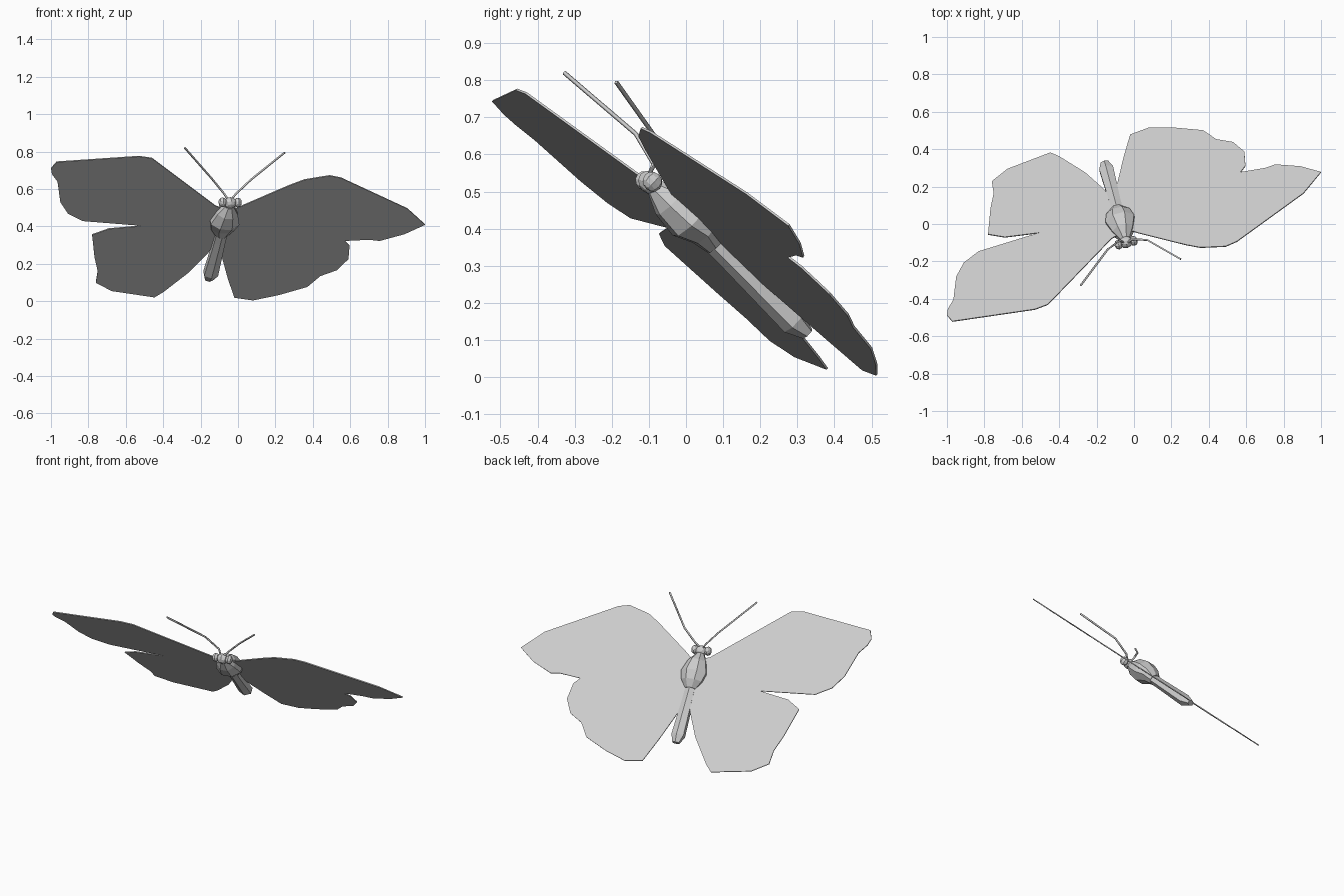
import bpy, bmesh, math
from mathutils import Vector, Matrix

cube = bpy.data.objects.get("Cube")
if cube:
    bpy.data.objects.remove(cube, do_unlink=True)

# One plain grey for the whole insect
grey = bpy.data.materials.new("plain_grey")
grey.use_nodes = True
color = (0.6, 0.6, 0.6, 1)
grey.diffuse_color = color
grey.node_tree.nodes["Principled BSDF"].inputs["Base Color"].default_value = color

# Body frame: along points to the tail, up is the wing plane normal, side is the left
up = Vector((-0.22, 1, 1.088)).normalized()
along = Vector((-0.115, 0.43, -0.42))
along = (along - up * along.dot(up)).normalized()
side = along.cross(up).normalized()
if side.x < 0:
    side = -side
head_point = Vector((-0.045, -0.088, 0.535))


def place(s, t, n):
    """Point from sideways, lengthwise and normal offsets."""
    return head_point + side * s + along * t + up * n


def finish(name, bm):
    bmesh.ops.recalc_face_normals(bm, faces=bm.faces[:])
    mesh = bpy.data.meshes.new(name)
    bm.to_mesh(mesh)
    bm.free()
    obj = bpy.data.objects.new(name, mesh)
    bpy.context.collection.objects.link(obj)
    mesh.materials.append(grey)
    return obj


def wing(name, outline, thickness=0.006):
    """Flat plate cut to an outline given in x and z, lying in the wing plane."""
    bm = bmesh.new()
    verts = [bm.verts.new(Vector((x, 0.503 + 0.22 * x - 1.088 * z, z)) - up * thickness / 2)
             for x, z in outline]
    face = bm.faces.new(verts)
    made = bmesh.ops.extrude_face_region(bm, geom=[face], use_keep_orig=True)
    moved = [v for v in made["geom"] if isinstance(v, bmesh.types.BMVert)]
    bmesh.ops.translate(bm, verts=moved, vec=up * thickness)
    finish(name, bm)


def loft(name, rings, sides=8):
    """Faceted tube: each ring is position, half width, half depth, normal offset."""
    bm = bmesh.new()
    loops = []
    for t, w, h, n in rings:
        angles = [math.tau * (i + 0.5) / sides for i in range(sides)]
        loops.append([bm.verts.new(place(w * math.cos(a), t, n + h * math.sin(a)))
                      for a in angles])
    for a, b in zip(loops, loops[1:]):
        for i in range(sides):
            j = (i + 1) % sides
            bm.faces.new((a[i], a[j], b[j], b[i]))
    bm.faces.new(loops[0])
    bm.faces.new(loops[-1])
    finish(name, bm)


def ball(name, center, size):
    """Low-poly ellipsoid aligned to the body."""
    bm = bmesh.new()
    bmesh.ops.create_uvsphere(bm, u_segments=8, v_segments=6, radius=1)
    for v in bm.verts:
        s, t, n = (c + k * r for c, k, r in zip(center, v.co, size))
        v.co = place(s, t, n)
    finish(name, bm)


def antenna(name, points):
    curve = bpy.data.curves.new(name, "CURVE")
    curve.dimensions = "3D"
    curve.bevel_depth = 0.006
    curve.bevel_resolution = 0
    curve.use_fill_caps = True
    spline = curve.splines.new("POLY")
    spline.points.add(len(points) - 1)
    for p, co in zip(spline.points, points):
        p.co = (*co, 1)
    obj = bpy.data.objects.new(name, curve)
    bpy.context.collection.objects.link(obj)
    curve.materials.append(grey)


# Wings, fore and hind joined on each side
wing("right_wings", [
    (-.06, .49), (-.12, .51), (-.46, .765), (-.53, .775), (-.97, .745), (-1, .71),
    (-.995, .68), (-.965, .64), (-.95, .53), (-.91, .47), (-.83, .43),
    (-.505, .404), (-.69, .388), (-.78, .356), (-.767, .233), (-.75, .16),
    (-.76, .1), (-.676, .056), (-.447, .022), (-.4, .05), (-.26, .158),
    (-.16, .26), (-.09, .36)])
wing("left_wings", [
    (-.04, .48), (.02, .51), (.275, .62), (.355, .65), (.49, .672), (.55, .66),
    (.906, .495), (1, .41), (.89, .36), (.757, .324), (.7, .33), (.57, .324),
    (.596, .297), (.59, .227), (.53, .168), (.44, .136), (.37, .078),
    (.22, .035), (.08, .006), (-.02, .02), (-.056, .126), (-.09, .25), (-.09, .36)])

# Body
loft("thorax", [(.02, .025, .025, -.015), (.075, .06, .058, -.008),
                (.15, .085, .07, -.005), (.205, .07, .05, 0), (.25, .036, .032, -.01)])
loft("abdomen", [(.2, .035, .03, -.01), (.3, .035, .03, -.012),
                 (.55, .044, .036, -.015), (.6, .024, .018, -.01)], sides=6)

# Head and eyes
ball("head", (0, 0, -.014), (.036, .034, .03))
for name, sign in (("left_eye", 1), ("right_eye", -1)):
    ball(name, (.042 * sign, -.004, -.014), (.022, .028, .026))

# Antennae
antenna("left_antenna", [(-.035, -.1, .545), (-.01, -.082, .575), (.07, -.085, .65), (.25, -.188, .795)])
antenna("right_antenna", [(-.055, -.1, .545), (-.075, -.088, .575), (-.14, -.135, .655), (-.285, -.328, .82)])
